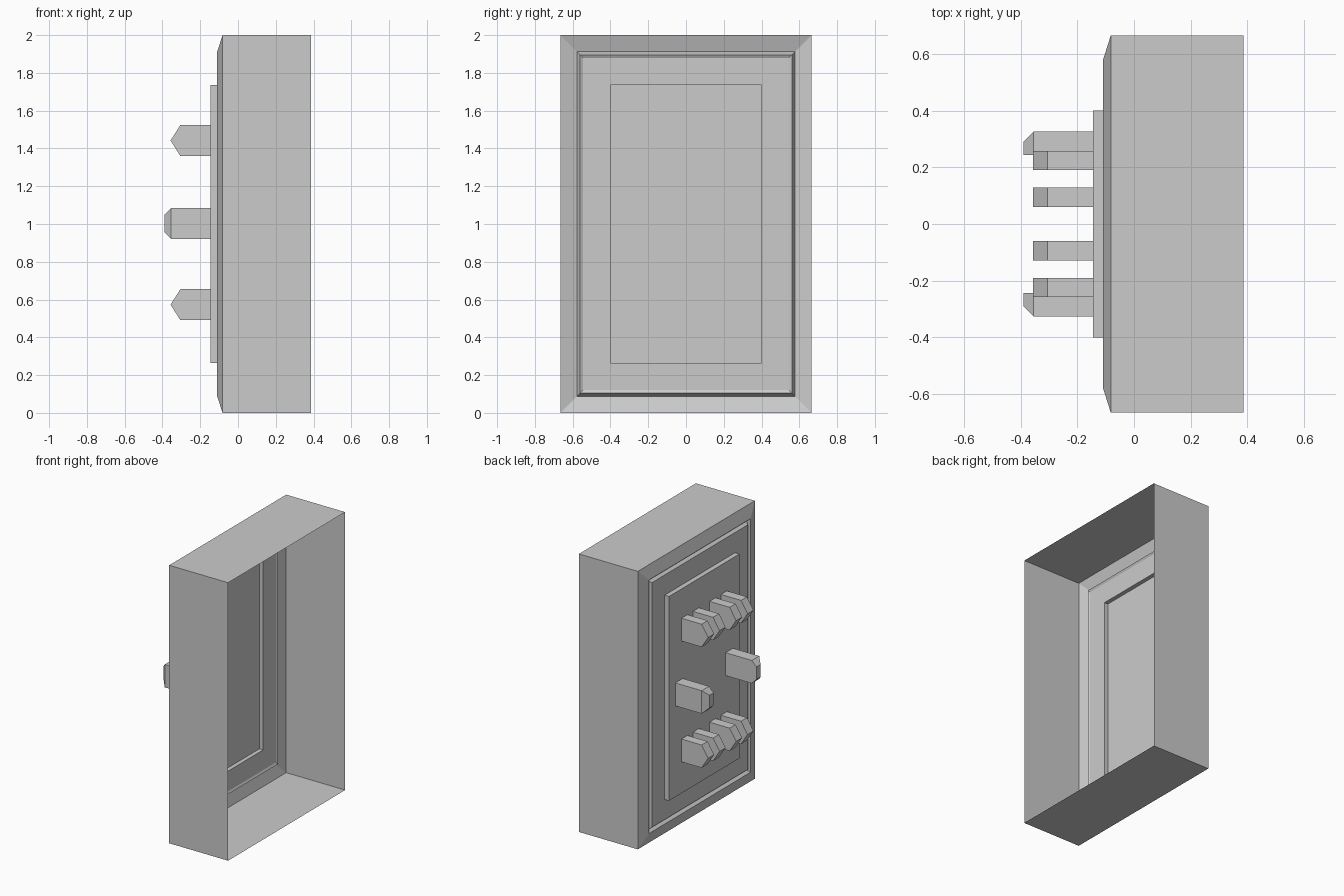
import bpy
import bmesh

cube = bpy.data.objects.get("Cube")
if cube:
    bpy.data.objects.remove(cube, do_unlink=True)

grey = bpy.data.materials.new("plain grey")
grey.use_nodes = True
colour = (0.6, 0.6, 0.6, 1)
grey.diffuse_color = colour
grey.node_tree.nodes["Principled BSDF"].inputs["Base Color"].default_value = colour

HALF_Y, HALF_Z = 0.665, 1.0
PLATE_X = -0.145


def finish(name, bm):
    mesh = bpy.data.meshes.new(name)
    bm.to_mesh(mesh)
    bm.free()
    mesh.materials.append(grey)
    obj = bpy.data.objects.new(name, mesh)
    bpy.context.collection.objects.link(obj)
    return obj


def nested_rings(name, profile, capped):
    """Join concentric rectangles, each given as (inset from outline, x)."""
    bm = bmesh.new()
    rings = []
    for inset, x in profile:
        y, z = HALF_Y - inset, HALF_Z - inset
        corners = [(-y, -z), (-y, z), (y, z), (y, -z)]
        rings.append([bm.verts.new((x, a, b + HALF_Z)) for a, b in corners])
    for a, b in zip(rings, rings[1:]):
        for i in range(4):
            j = (i + 1) % 4
            bm.faces.new((a[i], b[i], b[j], a[j]))
    if capped:
        bm.faces.new(rings[-1][::-1])
    bm.normal_update()
    return finish(name, bm)


def prong(name, sections):
    """Loft rectangular sections (x, y0, y1, z0, z1) into a closed prong."""
    bm = bmesh.new()
    rings = []
    for x, y0, y1, z0, z1 in sections:
        corners = [(y0, z0), (y0, z1), (y1, z1), (y1, z0)]
        rings.append([bm.verts.new((x, y, z)) for y, z in corners])
    for a, b in zip(rings, rings[1:]):
        for i in range(4):
            j = (i + 1) % 4
            bm.faces.new((a[i], a[j], b[j], b[i]))
    bm.faces.new(rings[0])
    bm.faces.new(rings[-1])
    bmesh.ops.remove_doubles(bm, verts=bm.verts, dist=0.0001)
    bmesh.ops.recalc_face_normals(bm, faces=bm.faces)
    return finish(name, bm)


# Open housing with bevelled rim, V groove and raised centre plate
nested_rings("housing", [(0, 0.387), (0, -0.082), (0.088, -0.11), (0.105, -0.09),
                         (0.12, -0.11), (0.265, -0.11), (0.265, PLATE_X)], True)

# Inner face of the panel, following the groove and plate
nested_rings("panel_lining", [(0.088, -0.109), (0.105, -0.072), (0.12, -0.08),
                              (0.265, -0.08), (0.265, -0.11)], True)

# Two rows of four wedge-tipped prongs
for row, z in (("lower", 0.573), ("upper", 1.442)):
    for i, y in enumerate((-0.224, -0.094, 0.094, 0.224)):
        y0, y1 = y - 0.034, y + 0.034
        prong(f"{row}_prong_{i + 1}", [(PLATE_X, y0, y1, z - 0.082, z + 0.082),
                                       (-0.305, y0, y1, z - 0.082, z + 0.082),
                                       (-0.357, y0, y1, z, z)])

# Two longer guide prongs, tapered above, below and on the outer side
for side, s in (("left", 1), ("right", -1)):
    inner, outer, tip = s * 0.243, s * 0.327, s * 0.29
    prong(f"guide_prong_{side}", [(PLATE_X, inner, outer, 0.92, 1.085),
                                  (-0.354, inner, outer, 0.92, 1.085),
                                  (-0.39, inner, tip, 0.957, 1.048)])
